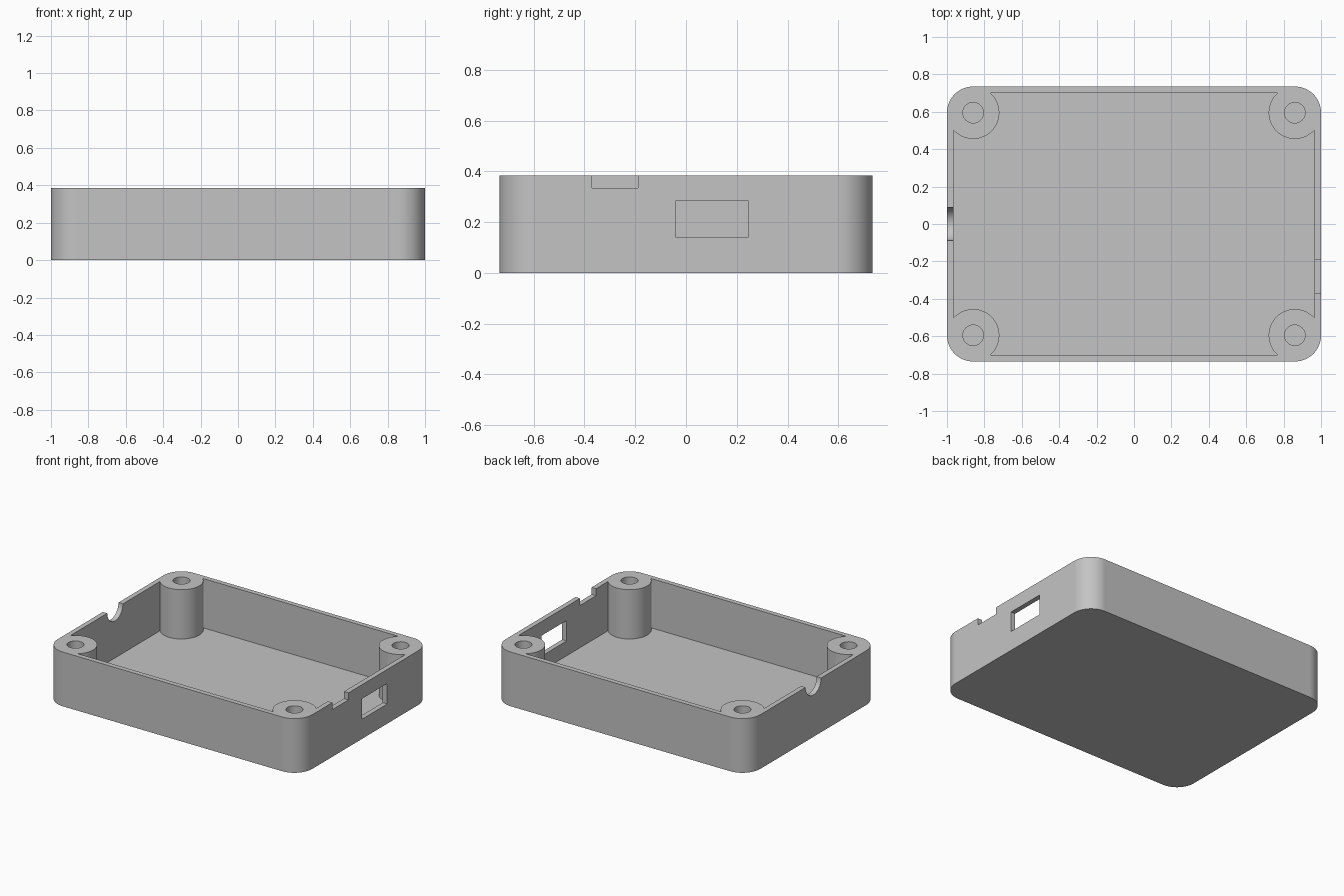
import bpy, bmesh
from math import radians, degrees, sin, cos, asin, pi
from mathutils import Matrix, Vector

if "Cube" in bpy.data.objects:
    bpy.data.objects.remove(bpy.data.objects["Cube"], do_unlink=True)

HALF_X, HALF_Y, HEIGHT = 1.0, 0.735, 0.385
RADIUS, WALL, FLOOR = 0.14, 0.035, 0.035
POST_X, POST_Y = HALF_X - RADIUS, HALF_Y - RADIUS
CORNERS = [(1, 1), (-1, 1), (-1, -1), (1, -1)]

grey = bpy.data.materials.new("light_grey_plastic")
grey.use_nodes = True
GREY = (0.55, 0.55, 0.55, 1)
grey.diffuse_color = GREY
grey.node_tree.nodes["Principled BSDF"].inputs["Base Color"].default_value = GREY


def arc(cx, cy, r, start, end, steps):
    """Points on an arc, angles in degrees."""
    angles = [radians(start + (end - start) * i / steps) for i in range(steps + 1)]
    return [(cx + r * cos(a), cy + r * sin(a)) for a in angles]


def prism(name, points, low, high):
    """Closed outline extruded along z."""
    bm = bmesh.new()
    base = bm.faces.new([bm.verts.new((x, y, low)) for x, y in points])
    top = bmesh.ops.extrude_face_region(bm, geom=[base])["geom"]
    moved = [v for v in top if isinstance(v, bmesh.types.BMVert)]
    bmesh.ops.translate(bm, verts=moved, vec=Vector((0, 0, high - low)))
    bmesh.ops.recalc_face_normals(bm, faces=bm.faces)
    mesh = bpy.data.meshes.new(name)
    bm.to_mesh(mesh)
    bm.free()
    mesh.materials.append(grey)
    obj = bpy.data.objects.new(name, mesh)
    bpy.context.collection.objects.link(obj)
    return obj


def box(name, x, y, z):
    """Box from three (low, high) ranges."""
    return prism(name, [(x[0], y[0]), (x[1], y[0]), (x[1], y[1]), (x[0], y[1])], *z)


def cut(target, cutter):
    """Subtract the cutter and remove it."""
    cutter.hide_render = True
    mod = target.modifiers.new("cut", "BOOLEAN")
    mod.operation, mod.solver, mod.object = "DIFFERENCE", "EXACT", cutter
    bpy.context.view_layer.objects.active = target
    bpy.ops.object.modifier_apply(modifier=mod.name)
    bpy.data.objects.remove(cutter, do_unlink=True)


# Outer shell with rounded vertical corners
outline = []
for i, (sx, sy) in enumerate(CORNERS):
    outline += arc(sx * POST_X, sy * POST_Y, RADIUS, 90 * i, 90 * i + 90, 16)
case = prism("case_body", outline, 0, HEIGHT)

# Cavity whose corners curve around the solid screw posts
overlap = degrees(asin((RADIUS - WALL) / RADIUS))
trim = 90 - overlap
cavity = []
for i, (sx, sy) in enumerate(CORNERS):
    cavity += arc(sx * POST_X, sy * POST_Y, RADIUS,
                  90 * i - trim, 90 * i - 270 + trim, 32)
cut(case, prism("cavity_cutter", cavity, FLOOR, HEIGHT + 0.2))

# Blind screw holes in the posts
for sx, sy in CORNERS:
    hole = arc(sx * POST_X, sy * POST_Y, 0.055, 0, 360, 32)[:-1]
    cut(case, prism("screw_hole_cutter", hole, FLOOR, HEIGHT + 0.2))

# Left wall: connector window and rim notch
wall_span = (HALF_X - 0.08, HALF_X + 0.1)
cut(case, box("window_cutter", wall_span, (-0.04, 0.245), (0.14, 0.285)))
cut(case, box("rim_notch_cutter", wall_span, (-0.37, -0.19), (0.335, HEIGHT + 0.2)))

# Right wall: half-round cable notch
cable = prism("cable_notch_cutter", arc(0, 0, 0.0875, 0, 360, 48)[:-1], -0.1, 0.1)
cable.data.transform(Matrix.Translation((-HALF_X, 0, HEIGHT)) @ Matrix.Rotation(pi / 2, 4, "Y"))
cut(case, cable)

# Smooth curves, crisp edges, flat walls
bpy.ops.object.select_all(action="DESELECT")
case.select_set(True)
bpy.context.view_layer.objects.active = case
bpy.ops.object.shade_smooth_by_angle(angle=radians(30))
flat = case.modifiers.new("flat_walls", "WEIGHTED_NORMAL")
flat.keep_sharp = True
